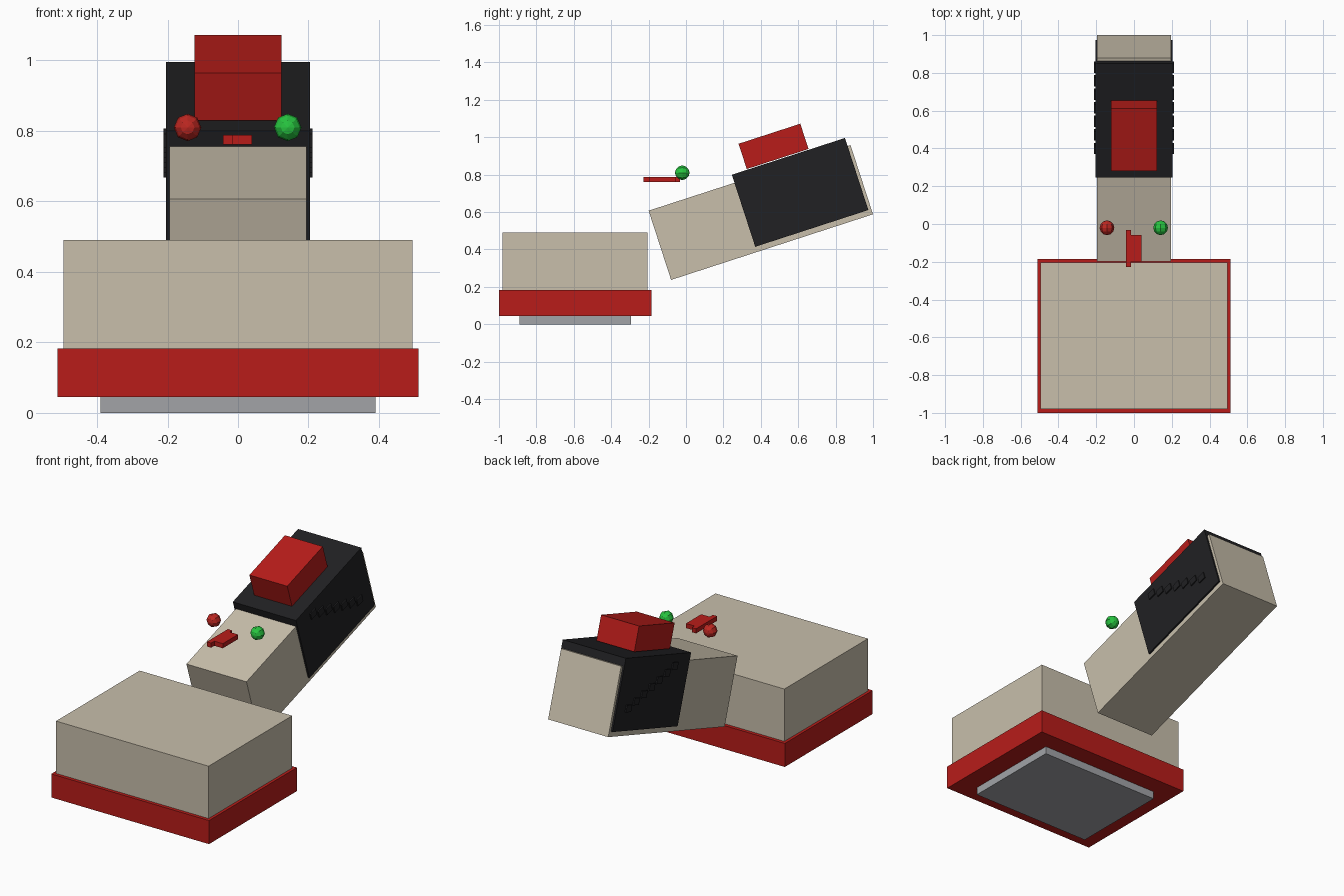
import bpy
from math import radians
from mathutils import Vector, Matrix

if "Cube" in bpy.data.objects:
    bpy.data.objects.remove(bpy.data.objects["Cube"])


def material(name, color):
    m = bpy.data.materials.new(name)
    m.diffuse_color = (*color, 1)
    m.use_nodes = True
    m.node_tree.nodes["Principled BSDF"].inputs["Base Color"].default_value = m.diffuse_color
    return m


BEIGE = material("beige", (0.58, 0.52, 0.41))
RED = material("red", (0.48, 0.012, 0.01))
BLACK = material("black", (0.015, 0.015, 0.017))
GREY = material("grey", (0.36, 0.37, 0.39))
GREEN = material("green", (0.02, 0.55, 0.05))
LAMP_RED = material("lamp_red", (0.5, 0.02, 0.015))
TILT = 18


def box(name, center, size, mat, tilt=0):
    """Box of the given full size, tilted about the x axis."""
    bpy.ops.mesh.primitive_cube_add(size=1, location=center,
                                    rotation=(radians(tilt), 0, 0))
    ob = bpy.context.object
    ob.name = name
    ob.data.transform(Matrix.Diagonal((*size, 1)))
    ob.data.materials.append(mat)
    return ob


def lamp(name, x, mat):
    """Low-poly ball with its pole facing the front."""
    bpy.ops.mesh.primitive_uv_sphere_add(segments=8, ring_count=6, radius=0.039,
                                         location=(x, -0.02, 0.81),
                                         rotation=(radians(90), 0, 0))
    ob = bpy.context.object
    ob.name = name
    ob.data.materials.append(mat)


# Scanning head: glass plate, red rim, beige housing
box("glass_plate", (0, -0.5925, 0.0225), (0.78, 0.595, 0.045), GREY)
box("head_rim", (0, -0.5925, 0.114), (1.024, 0.815, 0.138), RED)
box("head_housing", (0, -0.5925, 0.336), (0.99, 0.775, 0.308), BEIGE)

# Tilted handle with dark grip and red button block
box("handle", (0, 0.40, 0.5975), (0.39, 1.135, 0.389), BEIGE, TILT)
box("grip", (0, 0.61, 0.705), (0.41, 0.636, 0.405), BLACK, TILT)
box("button", (0, 0.468, 0.951), (0.246, 0.347, 0.142), RED, TILT)

# Grip ribs, a descending row on each side
for side, s in (("left", -1), ("right", 1)):
    for i in range(7):
        t = i / 6
        box(f"grip_rib_{side}_{i + 1}", (s * 0.206, 0.40 + 0.43 * t, 0.78 - 0.085 * t),
            (0.012, 0.05, 0.04), BLACK, TILT)

# Indicator lamps and switch
lamp("lamp_left", -0.143, LAMP_RED)
lamp("lamp_right", 0.141, GREEN)
box("switch_bar", (-0.029, -0.13, 0.775), (0.028, 0.195, 0.027), RED)
box("switch_block", (0.0125, -0.1275, 0.775), (0.055, 0.141, 0.027), RED)
